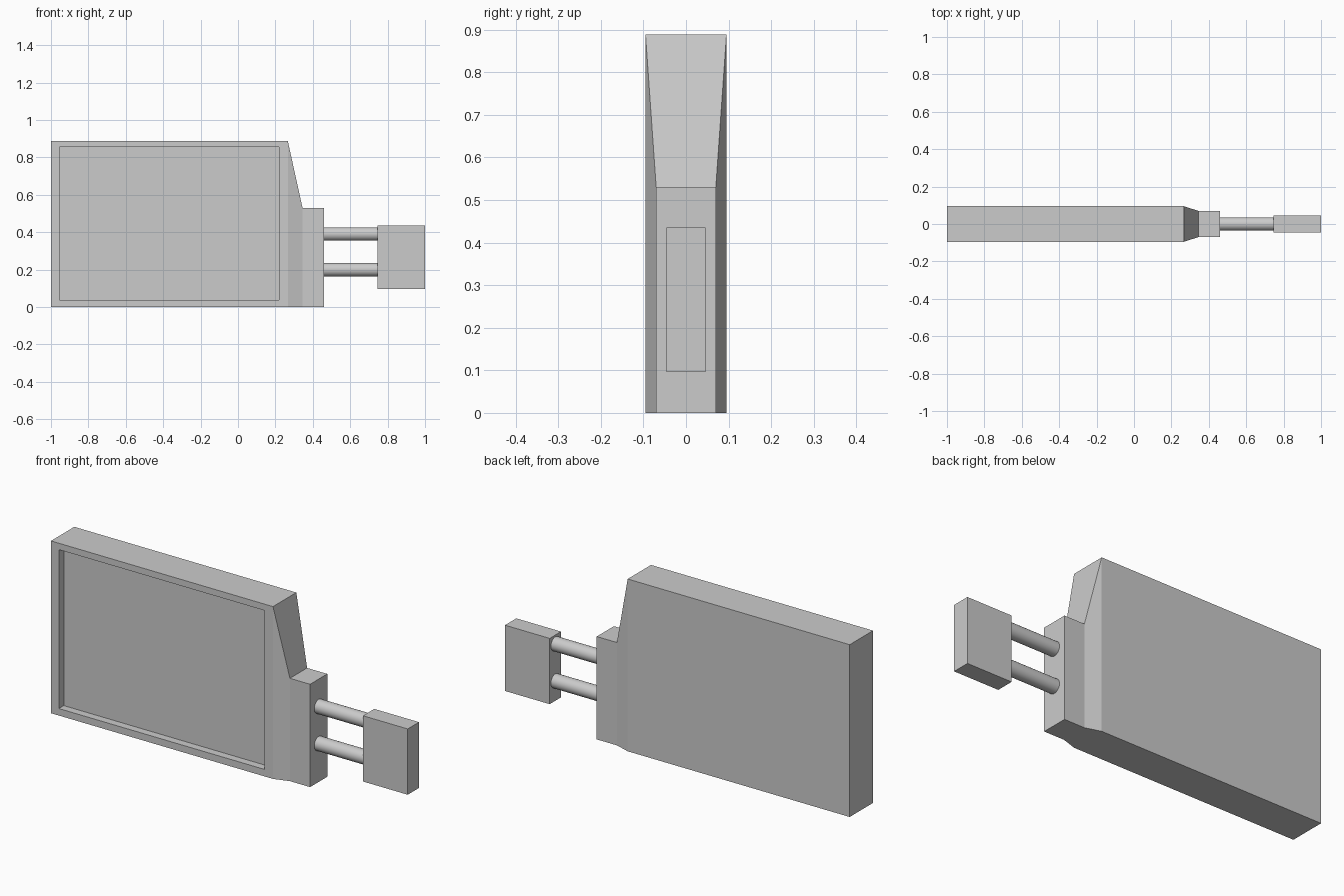
import bpy, bmesh
from mathutils import Matrix, Vector

cube = bpy.data.objects.get("Cube")
if cube:
    bpy.data.objects.remove(cube, do_unlink=True)

grey = bpy.data.materials.new("light_grey")
grey.use_nodes = True
grey.diffuse_color = (0.6, 0.6, 0.6, 1)
grey.node_tree.nodes["Principled BSDF"].inputs["Base Color"].default_value = (0.6, 0.6, 0.6, 1)


def finish(name, bm):
    bmesh.ops.recalc_face_normals(bm, faces=bm.faces)
    mesh = bpy.data.meshes.new(name)
    bm.to_mesh(mesh)
    bm.free()
    mesh.materials.append(grey)
    obj = bpy.data.objects.new(name, mesh)
    bpy.context.collection.objects.link(obj)
    return obj


def loft(bm, sections):
    """Join rectangular sections (x, half depth, bottom, top) along x."""
    rings = [[bm.verts.new((x, y, z)) for y, z in ((-h, lo), (h, lo), (h, hi), (-h, hi))]
             for x, h, lo, hi in sections]
    for a, b in zip(rings, rings[1:]):
        for i in range(4):
            j = (i + 1) % 4
            bm.faces.new((a[i], a[j], b[j], b[i]))
    bm.faces.new(rings[0])
    bm.faces.new(rings[-1])
    bmesh.ops.recalc_face_normals(bm, faces=bm.faces)


# Housing: deep slab, tapered shoulder and narrow neck
bm = bmesh.new()
loft(bm, [(-1, 0.095, 0, 0.888), (0.266, 0.095, 0, 0.888),
          (0.345, 0.07, 0, 0.53), (0.46, 0.07, 0, 0.53)])

# Recessed front panel with a thin rim
panel = min(bm.faces, key=lambda f: f.calc_center_median().y - f.calc_area())
front = [f for f in bm.faces if f.normal.y < -0.999 and f.calc_center_median().x < 0]
panel = front[0]
bmesh.ops.inset_individual(bm, faces=[panel], thickness=0.04)
for v in panel.verts:
    v.co.x = -0.955 if v.co.x < -0.4 else 0.219
    v.co.z = 0.036 if v.co.z < 0.4 else 0.855
bmesh.ops.inset_individual(bm, faces=[panel], thickness=0)
bmesh.ops.translate(bm, verts=panel.verts, vec=Vector((0, 0.04, 0)))
finish("housing", bm)

# Two round connecting rods
for name, z in (("upper_rod", 0.39), ("lower_rod", 0.199)):
    bm = bmesh.new()
    place = Matrix.Translation((0.6025, 0, z)) @ Matrix.Rotation(1.570796, 4, "Y")
    bmesh.ops.create_cone(bm, cap_ends=True, segments=32, radius1=0.036,
                          radius2=0.036, depth=0.285, matrix=place)
    for f in bm.faces:
        f.smooth = len(f.verts) == 4
    for e in bm.edges:
        e.smooth = all(len(f.verts) == 4 for f in e.link_faces)
    finish(name, bm)

# End block
bm = bmesh.new()
loft(bm, [(0.745, 0.046, 0.096, 0.435), (1, 0.046, 0.096, 0.435)])
finish("end_block", bm)
